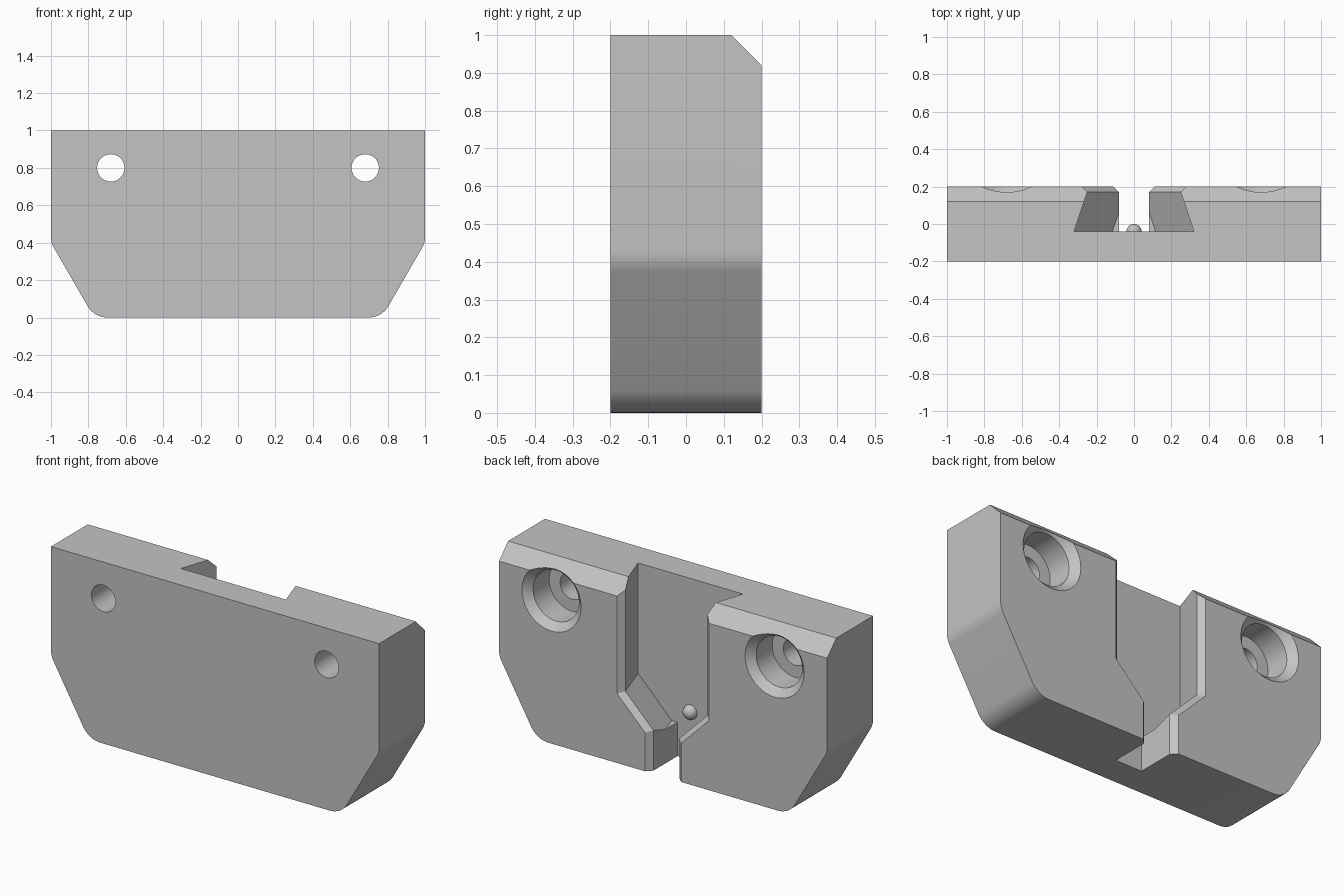
import bpy, bmesh, math
from mathutils import Vector

if "Cube" in bpy.data.objects:
    bpy.data.objects.remove(bpy.data.objects["Cube"], do_unlink=True)

grey = bpy.data.materials.new("light grey")
grey.use_nodes = True
grey.diffuse_color = (0.55, 0.55, 0.55, 1)
grey.node_tree.nodes["Principled BSDF"].inputs["Base Color"].default_value = grey.diffuse_color


def add_object(name, bm):
    bmesh.ops.recalc_face_normals(bm, faces=bm.faces[:])
    mesh = bpy.data.meshes.new(name)
    bm.to_mesh(mesh)
    bm.free()
    mesh.materials.append(grey)
    obj = bpy.data.objects.new(name, mesh)
    bpy.context.collection.objects.link(obj)
    return obj


def loft(sections):
    """Solid through matching (x, z) outlines, each at its own y."""
    bm = bmesh.new()
    rings = [[bm.verts.new((x, y, z)) for x, z in pts] for y, pts in sections]
    for a, b in zip(rings, rings[1:]):
        for i in range(len(a)):
            j = (i + 1) % len(a)
            bm.faces.new((a[i], a[j], b[j], b[i]))
    bm.faces.new(rings[0])
    bm.faces.new(rings[-1])
    return bm


def mirrored(half):
    return half + [(-x, z) for x, z in reversed(half)]


def circle(cx, cz, r, n=64):
    return [(cx + r * math.cos(math.tau * i / n), cz + r * math.sin(math.tau * i / n))
            for i in range(n)]


def fillet(before, corner, after, length, steps=8):
    """Circular arc rounding a corner; length is the tangent distance."""
    p, c, q = Vector(before), Vector(corner), Vector(after)
    u, v = (p - c).normalized(), (q - c).normalized()
    half = u.angle(v) / 2
    radius = length * math.tan(half)
    axis = (u + v).normalized()
    centre = c + axis * (length / math.cos(half))
    side = Vector((-axis.y, axis.x))
    if side.dot(u) < 0:
        side = -side
    sweep = math.pi / 2 - half
    arc = []
    for i in range(steps + 1):
        t = sweep * (1 - 2 * i / steps)
        arc.append(tuple(centre + radius * (side * math.sin(t) - axis * math.cos(t))))
    return arc


def cut(target, cutter):
    cutter.hide_render = True
    mod = target.modifiers.new("cut", 'BOOLEAN')
    mod.operation = 'DIFFERENCE'
    mod.solver = 'EXACT'
    mod.object = cutter
    bpy.context.view_layer.objects.active = target
    bpy.ops.object.modifier_apply(modifier=mod.name)
    bpy.data.objects.remove(cutter, do_unlink=True)


# Plate with sloping, rounded lower corners
top, shoulder, foot, middle = (1, 1), (1, 0.4), (0.769, 0), (0, 0)
half = [top] + fillet(top, shoulder, foot, 0.03) + fillet(shoulder, foot, middle, 0.07)
outline = mirrored(half)
bm = loft([(-0.2, outline), (0.2, outline)])
# Bevel along the top back edge
edge = [e for e in bm.edges if all(v.co.y > 0 and v.co.z > 0.99 for v in e.verts)]
bmesh.ops.bevel(bm, geom=edge, offset=0.08, segments=1, affect='EDGES')
plate = add_object("mounting_plate", bm)

# Dovetail pocket, open at the top
floor_half = [(0.32, 1.1), (0.32, 0.392), (0.115, 0.187)]
mouth_half = [(0.25, 1.1), (0.25, 0.392), (0.045, 0.187)]
cut(plate, add_object("dovetail_cutter",
                      loft([(-0.04, mirrored(floor_half)), (0.17, mirrored(mouth_half))])))

# Straight narrow slot down to the bottom
slot = mirrored([(0.08, 0.3), (0.08, -0.1)])
cut(plate, add_object("slot_cutter", loft([(-0.04, slot), (0.18, slot)])))

# Chamfered lip around the pocket mouth
inner = [(0.25, 1.1), (0.25, 0.392), (0.08, 0.222), (0.08, -0.1)]
outer = [(0.29, 1.1), (0.29, 0.38), (0.12, 0.21), (0.12, -0.1)]
cut(plate, add_object("lip_cutter", loft([(0.17, mirrored(inner)), (0.21, mirrored(outer))])))

# Counterbored screw holes
steps = [(-0.3, 0.073), (0.02, 0.073), (0.02, 0.14), (0.16, 0.14), (0.24, 0.22)]
for side in (-1, 1):
    cut(plate, add_object("screw_hole_cutter",
                          loft([(y, circle(side * 0.68, 0.8, r)) for y, r in steps])))

# Round locating bump on the pocket floor
bm = bmesh.new()
bmesh.ops.create_uvsphere(bm, u_segments=32, v_segments=16, radius=0.04)
bump = add_object("locating_bump", bm)
bump.location = (0, -0.04, 0.265)

for obj in (plate, bump):
    bpy.ops.object.select_all(action='DESELECT')
    obj.select_set(True)
    bpy.context.view_layer.objects.active = obj
    bpy.ops.object.shade_smooth_by_angle(angle=math.radians(25))
